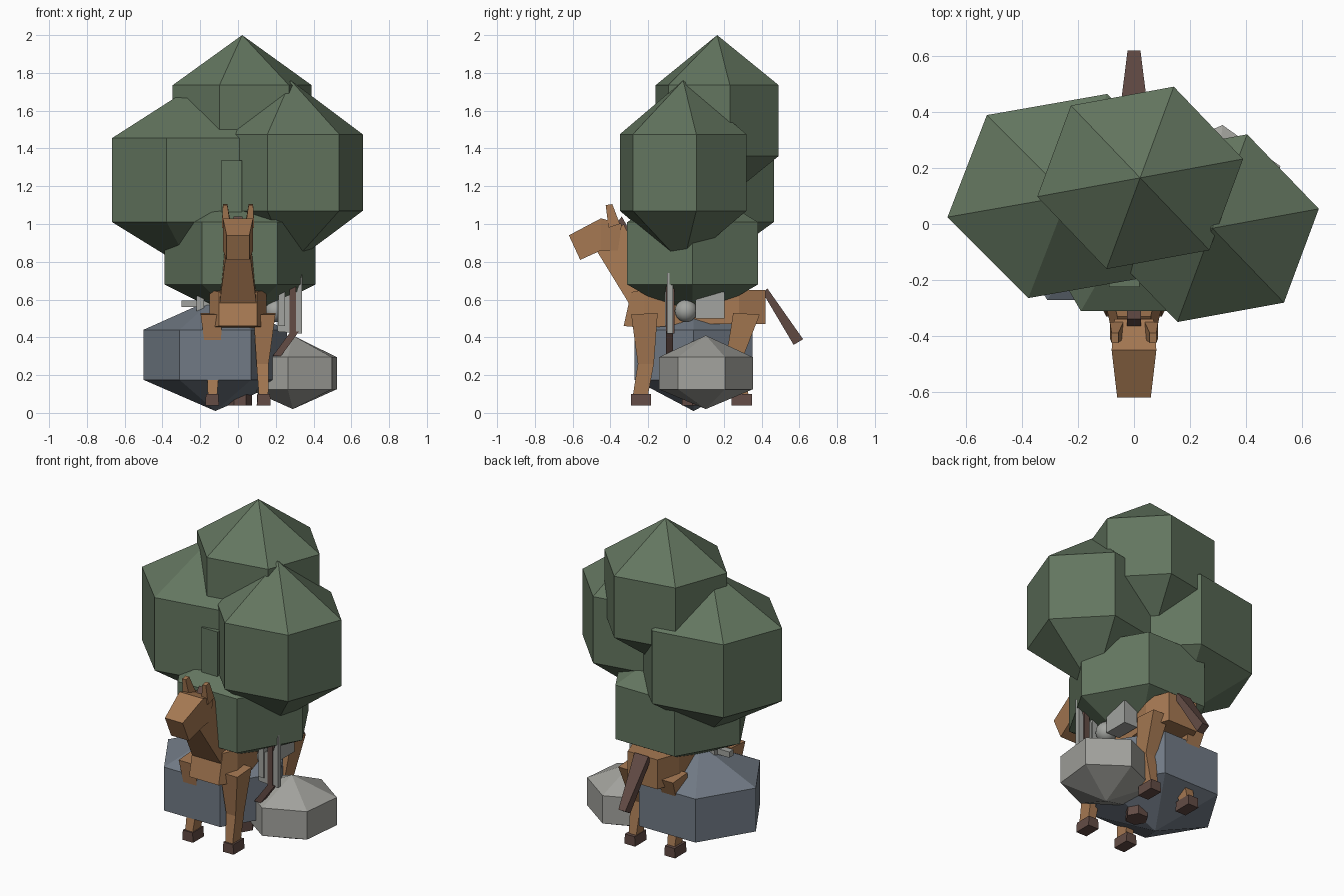
import bpy, bmesh, math
from mathutils import Vector

if "Cube" in bpy.data.objects:
    bpy.data.objects.remove(bpy.data.objects["Cube"])


def material(name, rgb):
    m = bpy.data.materials.new(name)
    m.diffuse_color = (*rgb, 1)
    m.use_nodes = True
    m.node_tree.nodes["Principled BSDF"].inputs["Base Color"].default_value = m.diffuse_color
    return m


GREEN = material("leaf green", (0.125, 0.18, 0.115))
TAN = material("horse brown", (0.38, 0.19, 0.085))
DARK = material("dark brown", (0.125, 0.072, 0.06))
SLATE = material("blue grey rock", (0.165, 0.195, 0.235))
STONE = material("light grey rock", (0.36, 0.36, 0.335))
METAL = material("metal grey", (0.36, 0.37, 0.35))


def finish(name, bm, mat):
    bmesh.ops.recalc_face_normals(bm, faces=bm.faces[:])
    me = bpy.data.meshes.new(name)
    bm.to_mesh(me)
    bm.free()
    me.materials.append(mat)
    ob = bpy.data.objects.new(name, me)
    bpy.context.collection.objects.link(ob)
    return ob


def loft(name, rings, mat):
    """Skin a list of equal-length point rings and cap both ends."""
    bm = bmesh.new()
    vs = [[bm.verts.new(p) for p in r] for r in rings]
    n = len(vs[0])
    for a, b in zip(vs, vs[1:]):
        for i in range(n):
            j = (i + 1) % n
            bm.faces.new((a[i], a[j], b[j], b[i]))
    bm.faces.new(vs[0])
    bm.faces.new(vs[-1])
    return finish(name, bm, mat)


def limb(name, sections, mat):
    """Box limb; each section is (front y, front z, back y, back z, centre x, half width)."""
    loft(name, [[(x - w, y0, z0), (x + w, y0, z0), (x + w, y1, z1), (x - w, y1, z1)]
                for y0, z0, y1, z1, x, w in sections], mat)


def box(name, x0, x1, y0, y1, z0, z1, mat):
    loft(name, [[(x0, y0, z), (x1, y0, z), (x1, y1, z), (x0, y1, z)] for z in (z0, z1)], mat)


def blob(name, centre, rx, ry, bottom, low, high, top, turn, mat):
    """Six-sided blob: two equal rings between a top and a bottom point."""
    cx, cy = centre
    bm = bmesh.new()
    rings = []
    for z in (low, high):
        rings.append([bm.verts.new((cx + rx * math.cos(turn + i * math.pi / 3),
                                    cy + ry * math.sin(turn + i * math.pi / 3), z))
                      for i in range(6)])
    lo, hi = bm.verts.new((cx, cy, bottom)), bm.verts.new((cx, cy, top))
    for i in range(6):
        j = (i + 1) % 6
        bm.faces.new((rings[0][i], rings[0][j], rings[1][j], rings[1][i]))
        bm.faces.new((rings[0][j], rings[0][i], lo))
        bm.faces.new((rings[1][i], rings[1][j], hi))
    return finish(name, bm, mat)


# Tree crown
T = 0.197
blob("crown_top", (0.022, 0.165), 0.375, 0.344, 1.095, 1.36, 1.735, 2.0, T, GREEN)
blob("crown_left", (-0.237, 0.10), 0.438, 0.385, 0.745, 1.01, 1.455, 1.73, T, GREEN)
blob("crown_right", (0.28, -0.015), 0.388, 0.354, 0.785, 1.07, 1.475, 1.76, T, GREEN)
blob("crown_low", (0.01, 0.035), 0.40, 0.40, 0.48, 0.68, 1.01, 1.22, 0, GREEN)
box("crown_filler", -0.09, 0.02, -0.225, -0.15, 1.0, 1.335, GREEN)

# Trunk
loft("trunk", [[(0.01 + r * math.cos(i * math.pi / 3), 0.035 + r * math.sin(i * math.pi / 3), z)
                for i in range(6)] for r, z in ((0.065, 0.04), (0.045, 1.3))], DARK)

# Rocks
blob("large_rock", (-0.12, 0.04), 0.38, 0.36, 0.01, 0.175, 0.44, 0.61, 0, SLATE)
blob("small_rock", (0.29, 0.105), 0.255, 0.25, 0.02, 0.125, 0.295, 0.41, 0.42, STONE)

# Horse body, neck and head
limb("body", [(-0.33, 0.46, -0.29, 0.64, 0, 0.10),
              (-0.22, 0.45, -0.22, 0.65, 0, 0.15),
              (0.05, 0.47, 0.05, 0.63, 0, 0.13),
              (0.28, 0.47, 0.28, 0.65, 0, 0.15),
              (0.42, 0.47, 0.42, 0.65, 0, 0.10)], TAN)
limb("neck", [(-0.29, 0.56, -0.15, 0.62, 0, 0.10),
              (-0.48, 0.87, -0.33, 1.00, 0, 0.06)], TAN)
limb("head", [(-0.56, 0.81, -0.62, 0.94, 0, 0.06),
              (-0.45, 0.86, -0.45, 1.03, 0, 0.08),
              (-0.36, 0.86, -0.34, 1.00, 0, 0.07)], TAN)
limb("mane", [(-0.37, 1.00, -0.34, 1.04, 0, 0.025),
              (-0.17, 0.63, -0.13, 0.66, 0, 0.025)], DARK)
limb("tail", [(0.41, 0.63, 0.43, 0.66, 0, 0.047),
              (0.57, 0.36, 0.62, 0.39, 0, 0.023)], DARK)

# Ears, legs and hooves, one of each per side
for s, side in ((-1, "left"), (1, "right")):
    limb(side + "_ear", [(-0.41, 0.98, -0.35, 1.00, s * 0.062, 0.024),
                         (-0.425, 1.10, -0.39, 1.105, s * 0.068, 0.012)], TAN)
    limb(side + "_front_leg", [(-0.29, 0.52, -0.15, 0.53, s * 0.14, 0.058),
                               (-0.255, 0.26, -0.17, 0.26, s * 0.13, 0.032),
                               (-0.28, 0.10, -0.20, 0.10, s * 0.135, 0.025)], TAN)
    limb(side + "_front_hoof", [(-0.29, 0.04, -0.185, 0.04, s * 0.137, 0.036),
                                (-0.29, 0.10, -0.185, 0.10, s * 0.137, 0.033)], DARK)
    limb(side + "_back_leg", [(0.25, 0.53, 0.39, 0.52, s * 0.13, 0.055),
                              (0.215, 0.31, 0.30, 0.29, s * 0.13, 0.035),
                              (0.26, 0.10, 0.33, 0.10, s * 0.13, 0.025)], TAN)
    limb(side + "_back_hoof", [(0.24, 0.04, 0.35, 0.04, s * 0.135, 0.036),
                               (0.24, 0.10, 0.35, 0.10, s * 0.135, 0.033)], DARK)

# Tools hung on the horse's right flank
loft("blade", [[(0.21, y, 0.43), (0.34, y, 0.42), (0.34, y, 0.74), (0.31, y, 0.64), (0.21, y, 0.60)]
               for y in (-0.10, -0.07)], METAL)
box("blade_spine", 0.215, 0.25, -0.11, -0.06, 0.46, 0.66, METAL)
limb("blade_post", [(-0.105, 0.42, -0.06, 0.42, 0.29, 0.018),
                    (-0.105, 0.67, -0.06, 0.67, 0.29, 0.018)], DARK)
limb("handle", [(-0.105, 0.30, -0.07, 0.30, 0.205, 0.022),
                (-0.105, 0.43, -0.07, 0.43, 0.30, 0.022)], DARK)
box("side_plate", 0.15, 0.24, 0.05, 0.205, 0.50, 0.64, METAL)

# Rounded pommel
bm = bmesh.new()
bmesh.ops.create_uvsphere(bm, u_segments=16, v_segments=10, radius=0.06)
bmesh.ops.translate(bm, verts=bm.verts[:], vec=Vector((0.20, 0.0, 0.54)))
for f in bm.faces:
    f.smooth = True
finish("pommel", bm, METAL)

# Tool end showing on the left flank
box("left_rod", -0.30, -0.14, -0.03, 0.01, 0.56, 0.595, METAL)
box("left_guard", -0.22, -0.18, -0.06, 0.04, 0.53, 0.62, METAL)
